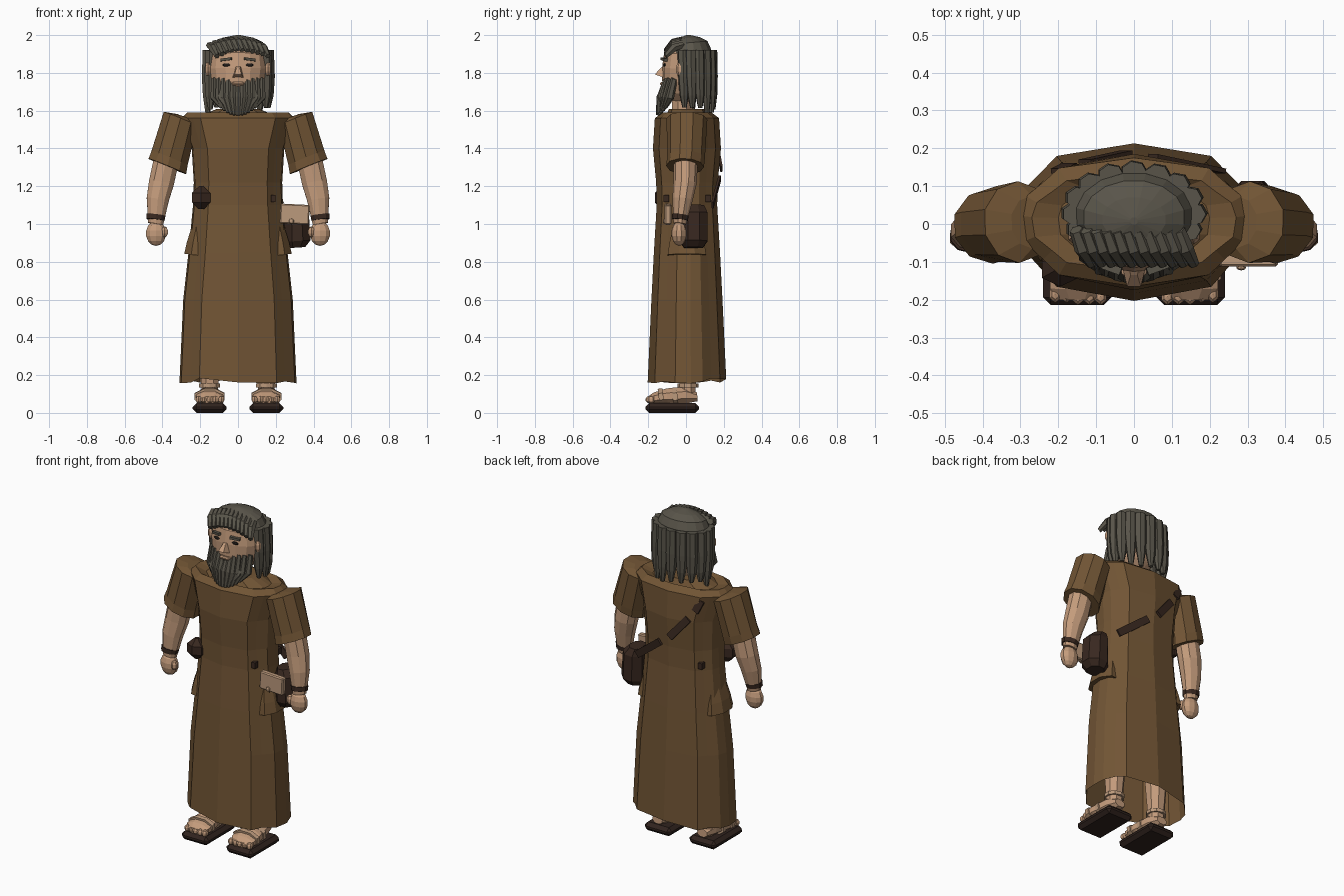
import bpy, bmesh, math, random
from mathutils import Vector, Matrix

random.seed(4)
cube = bpy.data.objects.get("Cube")
if cube:
    bpy.data.objects.remove(cube)


def material(name, *rgb):
    m = bpy.data.materials.new(name)
    m.use_nodes = True
    m.diffuse_color = (*rgb, 1)
    m.node_tree.nodes["Principled BSDF"].inputs["Base Color"].default_value = (*rgb, 1)
    return m


CLOTH = material("brown cloth", .165, .09, .035)
SKIN = material("skin", .55, .33, .2)
HAIR = material("grey hair", .1, .09, .068)
LEATHER = material("dark leather", .04, .021, .014)
SOLE = material("sandal sole", .03, .017, .013)
TAN = material("tan strap", .5, .32, .2)
DARK = material("eye dark", .015, .012, .01)


class Part:
    """Collects shapes in one mesh, then turns them into an object."""

    def __init__(self, name, mat):
        self.name, self.mat, self.bm = name, mat, bmesh.new()

    def loft(self, rings, cap_start=True, cap_end=True):
        rows = [[self.bm.verts.new(p) for p in r] for r in rings]
        n = len(rows[0])
        for a, b in zip(rows, rows[1:]):
            for i in range(n):
                j = (i + 1) % n
                self.bm.faces.new((a[i], a[j], b[j], b[i]))
        if cap_start:
            self.bm.faces.new(rows[0][::-1])
        if cap_end:
            self.bm.faces.new(rows[-1])
        return rows

    def tube(self, path, radii, n=8, caps=True):
        pts = [Vector(p) for p in path]
        axis = (pts[-1] - pts[0]).normalized()
        ref = Vector((0, 1, 0)) if abs(axis.y) < .9 else Vector((0, 0, 1))
        u = ref.cross(axis).normalized()
        v = axis.cross(u)
        rings = []
        for p, (ru, rv) in zip(pts, radii):
            angles = [(i + .5) * math.tau / n for i in range(n)]
            rings.append([p + u * ru * math.cos(a) + v * rv * math.sin(a) for a in angles])
        self.loft(rings, caps, caps)

    def ball(self, center, size, seg=10, rings=7):
        mat = Matrix.Translation(center) @ Matrix.Diagonal((*size, 1))
        bmesh.ops.create_uvsphere(self.bm, u_segments=seg, v_segments=rings, radius=1, matrix=mat)

    def box(self, center, size, rot=None):
        mat = Matrix.Translation(center) @ (rot or Matrix.Identity(4)) @ Matrix.Diagonal((*size, 1))
        bmesh.ops.create_cube(self.bm, size=1, matrix=mat)

    def done(self, bevel=0):
        bmesh.ops.recalc_face_normals(self.bm, faces=self.bm.faces[:])
        me = bpy.data.meshes.new(self.name)
        self.bm.to_mesh(me)
        self.bm.free()
        me.materials.append(self.mat)
        ob = bpy.data.objects.new(self.name, me)
        bpy.context.collection.objects.link(ob)
        if bevel:
            mod = ob.modifiers.new("bevel", "BEVEL")
            mod.width, mod.segments = bevel, 1
        return ob


# Robe: one pleated outline swept through heights, with a ragged hem
half = [(0, -1), (.66, -.82), (.8, -.58), (.97, -.3), (1, .1), (.95, .4), (.8, .62), (.66, .84), (0, 1)]
outline = half + [(-x, y) for x, y in half[-2:0:-1]]
robe = Part("robe", CLOTH)
levels = [(.17, .31, .208), (.6, .29, .188), (.85, .262, .175), (1.1, .238, .16), (1.22, .234, .163),
          (1.4, .245, .18), (1.56, .3, .17), (1.59, .27, .13), (1.572, .2, .11), (1.61, .11, .095)]
rows = robe.loft([[(x * rx, y * ry + .005, z) for x, y in outline] for z, rx, ry in levels], False, True)
for v in rows[0]:
    v.co.z += random.uniform(-.016, .016)
robe.done()

for s, side in ((1, "left"), (-1, "right")):
    # Sleeve with a turned cuff
    p = Part(side + "_sleeve", CLOTH)
    p.tube([(s * .27, .005, 1.56), (s * .305, .005, 1.557), (s * .362, 0, 1.35), (s * .374, -.005, 1.305)],
           [(.06, .07), (.1, .108), (.108, .1), (.113, .1)], 10)
    p.done()

    # Flared hip fold of the robe
    p = Part(side + "_hip_fold", CLOTH)
    p.tube([(s * .2, .005, 1.02), (s * .215, .005, .9), (s * .222, .005, .835)],
           [(.035, .07), (.06, .1), (.068, .11)], 8)
    p.done()

    # Arm, fist, thumb and wristband
    p = Part(side + "_arm", SKIN)
    p.tube([(s * .375, -.002, 1.36), (s * .405, -.005, 1.22), (s * .425, -.018, 1.13), (s * .436, -.033, 1.0)],
           [(.07, .066), (.07, .062), (.062, .054), (.042, .034)], 10)
    p.done()
    p = Part(side + "_hand", SKIN)
    p.ball((s * .434, -.037, .95), (.056, .04, .066))
    p.ball((s * .388, -.055, .958), (.02, .022, .03), 6, 5)
    p.done()
    p = Part(side + "_wristband", LEATHER)
    p.tube([(s * .434, -.03, 1.048), (s * .437, -.033, 1.022)], [(.053, .045), (.05, .043)], 10)
    p.done()

    # Leg and foot
    p = Part(side + "_leg", SKIN)
    p.tube([(s * .145, .01, .6), (s * .148, .01, .3), (s * .15, .01, .1)], [(.07, .07), (.06, .06), (.046, .042)])
    p.done()
    p = Part(side + "_foot", SKIN)
    p.tube([(s * .15, .06, .085), (s * .15, .0, .095), (s * .15, -.1, .088), (s * .15, -.17, .078), (s * .15, -.2, .07)],
           [(.035, .025), (.058, .048), (.076, .045), (.078, .032), (.05, .018)], 8)
    for i in range(5):
        p.ball((s * (.088 + i * .03), -.185 - .006 * (i < 3), .07), (.018, .024, .02), 6, 5)
    p.done()

    # Sandal: bevelled sole, ankle strap and instep straps
    p = Part(side + "_sandal_sole", SOLE)
    p.box((s * .15, -.072, .026), (.18, .284, .052))
    p.done(.02)
    p = Part(side + "_sandal_straps", TAN)
    p.tube([(s * .15, .01, .135), (s * .15, .01, .155)], [(.058, .056)] * 2, 10)
    for y, r, h in ((-.045, .076, .052), (-.12, .086, .046)):
        p.tube([(s * .15, y, .088), (s * .15, y - .025, .085)], [(r, h)] * 2, 8)
    p.done()

    # Face details
    p = Part(side + "_ear", SKIN)
    p.ball((s * .158, -.03, 1.82), (.018, .025, .04), 6, 5)
    p.done()
    tilt = Matrix.Rotation(s * .35, 4, "Z")
    p = Part(side + "_eyebrow", HAIR)
    p.box((s * .062, -.116, 1.872), (.058, .02, .014), tilt @ Matrix.Rotation(s * .12, 4, "Y"))
    p.done()
    p = Part(side + "_eye", DARK)
    p.ball((s * .06, -.113, 1.842), (.023, .008, .009), 8, 5)
    p.done()

# Neck, head, nose and lips
p = Part("neck", SKIN)
p.tube([(0, -.02, 1.58), (0, -.02, 1.74)], [(.075, .06), (.07, .055)])
p.done()
p = Part("head", SKIN)
p.tube([(0, -.02, 1.65), (0, -.02, 1.69), (0, -.018, 1.75), (0, -.015, 1.82), (0, -.01, 1.9), (0, 0, 1.95)],
       [(.07, .06), (.115, .09), (.142, .108), (.152, .112), (.142, .106), (.09, .07)], 14)
p.done()
p = Part("nose", SKIN)
p.loft([[(-.014, -.11, 1.845), (.014, -.11, 1.845), (.032, -.11, 1.772), (-.032, -.11, 1.772)],
        [(-.009, -.135, 1.825), (.009, -.135, 1.825), (.018, -.165, 1.792), (-.018, -.165, 1.792)]])
p.done()
p = Part("lips", SKIN)
p.box((0, -.125, 1.742), (.065, .025, .018))
p.done(.006)

# Hair cap
p = Part("hair_cap", HAIR)
p.tube([(0, .02, 1.86), (0, .02, 1.915), (0, .018, 1.96), (0, .012, 1.985), (0, .008, 2.0)],
       [(.15, .11), (.157, .116), (.135, .098), (.085, .06), (.01, .01)], 16)
p.done()

# Hanging locks around the sides and back
p = Part("hair_locks", HAIR)
for i in range(11):
    a = math.radians(-24 + i * 22.8)
    x, y = .156 * math.cos(a), .028 + .108 * math.sin(a)
    low = 1.6 + random.uniform(-.025, .025)
    p.tube([(x, y, 1.92), (x * 1.02, y + .003, 1.78), (x * 1.03, y + .006, 1.68), (x * 1.03, y + .008, low)],
           [(.034, .03), (.036, .03), (.028, .024), (.012, .012)], 7)
p.done()

# Swept fringe
p = Part("fringe", HAIR)
for i in range(11):
    x = -.135 + i * .027
    z = -1.6 * x * x
    p.tube([(x - .018, -.015, 1.978 + z), (x, -.065, 1.962 + z), (x + .024, -.108, 1.918 + z)],
           [(.018, .018), (.023, .023), (.014, .014)], 6)
p.done()

# Beard locks, longest in the middle
p = Part("beard", HAIR)
for i in range(11):
    t = (i - 5) / 5
    top = 1.725 + .045 * min(1, abs(t) * 2)
    back = .05 * t * t
    p.tube([(.128 * t, -.112 + back, top), (.128 * t, -.135 + back, 1.67), (.085 * t, -.147 + back * .7, 1.575 + .04 * t * t)],
           [(.015, .018), (.02, .022), (.011, .012)], 6)
p.tube([(0, -.09, 1.72), (0, -.125, 1.66), (0, -.14, 1.59)], [(.12, .025), (.11, .02), (.05, .012)], 8)
p.done()

# Shoulder bag on the left hip, with its strap crossing the back
p = Part("hip_bag", LEATHER)
p.tube([(.31, .04, .875), (.315, .04, .91), (.31, .04, 1.06), (.295, .04, 1.1)],
       [(.05, .055), (.075, .08), (.07, .08), (.045, .06)], 8)
p.done()
p = Part("bag_strap", LEATHER)
for a, b in (((.23, .14, 1.1), (.05, .178, 1.24)), ((-.02, .188, 1.29), (-.13, .164, 1.42)),
             ((-.17, .155, 1.47), (-.2, .14, 1.54))):
    p.tube([a, b], [(.03, .009)] * 2, 4)
p.done()

# Letter case tucked at the left side, with a round clasp
p = Part("letter_case", TAN)
p.box((.3, -.095, 1.052), (.155, .035, .105), Matrix.Rotation(.05, 4, "Y"))
p.done(.006)
p = Part("case_clasp", TAN)
p.ball((.283, -.115, 1.015), (.014, .008, .014), 8, 5)
p.done()

# Small belt purse on the right side
p = Part("belt_purse", LEATHER)
p.tube([(-.195, -.115, 1.08), (-.195, -.12, 1.115), (-.195, -.12, 1.165), (-.195, -.115, 1.2)],
       [(.02, .02), (.056, .045), (.056, .045), (.014, .014)], 6)
p.done()

# Belt tabs showing through the folds
p = Part("belt_tabs", LEATHER)
for x in (-.187, .187):
    for y in (-.105, .118):
        p.box((x, y, 1.135), (.024, .03, .036))
p.done()
